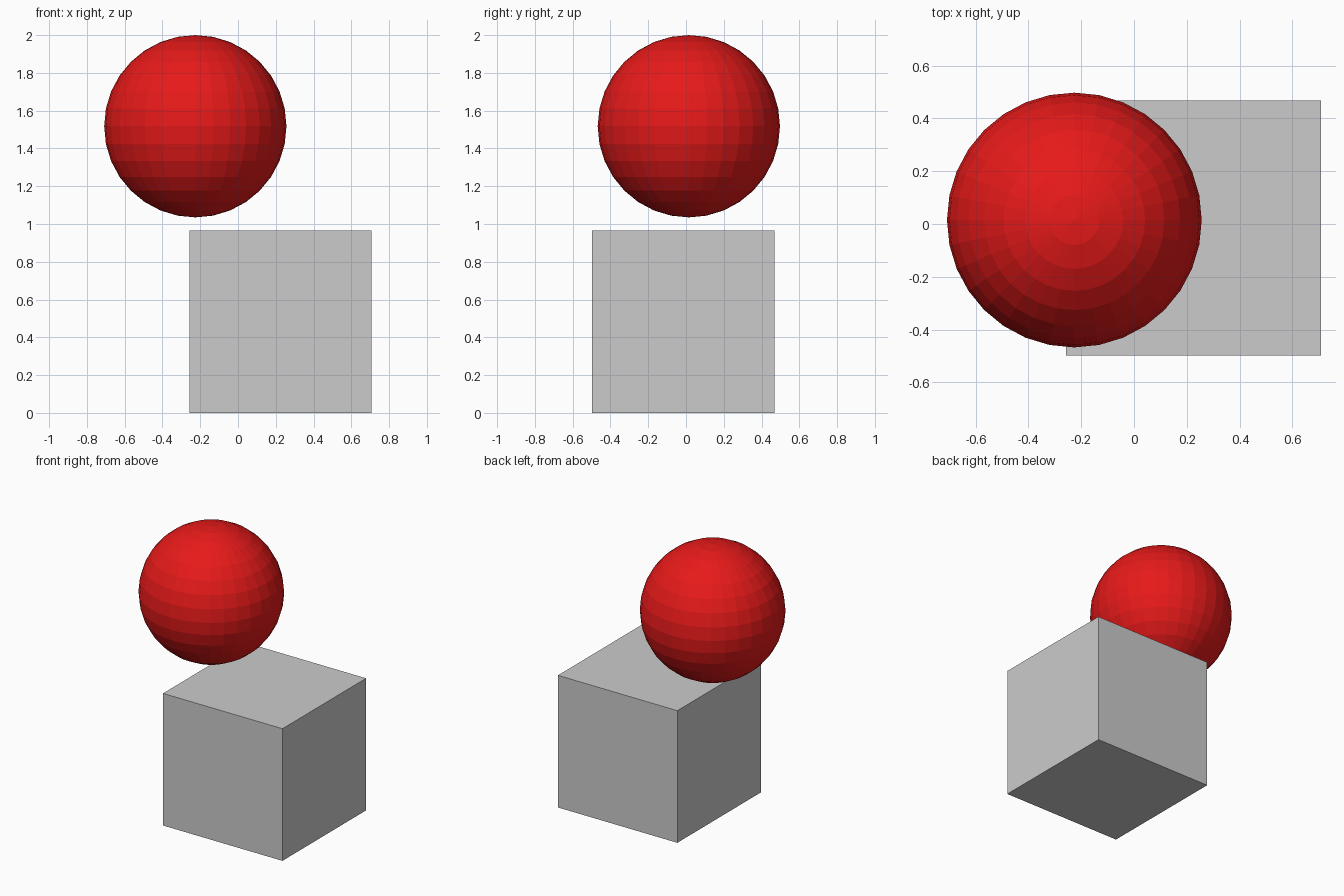
import bpy

if "Cube" in bpy.data.objects:
    bpy.data.objects.remove(bpy.data.objects["Cube"])

SIZE = 0.965  # cube edge and ball diameter

# Grey cube standing on the ground
bpy.ops.mesh.primitive_cube_add(size=SIZE, location=(0.225, -0.015, SIZE / 2))
bpy.context.object.name = "cube"

# Red flat-shaded ball floating above the cube's left side
bpy.ops.mesh.primitive_uv_sphere_add(
    segments=32, ring_count=16, radius=SIZE / 2,
    location=(-0.226, 0.015, 2 - SIZE / 2))
ball = bpy.context.object
ball.name = "ball"

red = bpy.data.materials.new("red")
red.diffuse_color = (0.8, 0.01, 0.01, 1)
red.use_nodes = True
red.node_tree.nodes["Principled BSDF"].inputs["Base Color"].default_value = red.diffuse_color
ball.data.materials.append(red)
